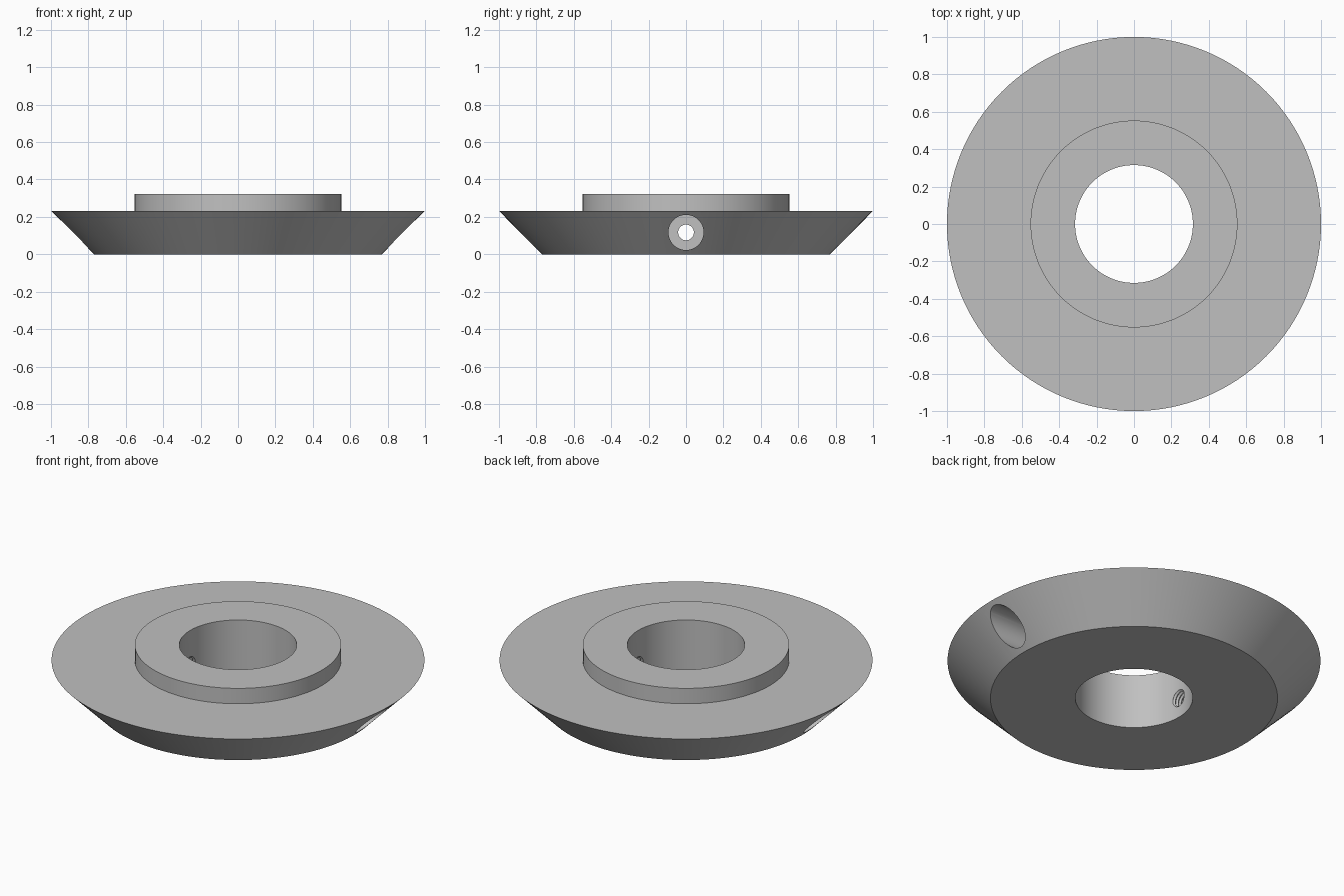
import bpy, bmesh, math
from mathutils import Matrix

if "Cube" in bpy.data.objects:
    bpy.data.objects.remove(bpy.data.objects["Cube"])

HOLE_Z = 0.117   # height of the radial screw holes

steel = bpy.data.materials.new("light_grey_steel")
steel.diffuse_color = (0.53, 0.53, 0.53, 1)
steel.use_nodes = True
steel.node_tree.nodes["Principled BSDF"].inputs["Base Color"].default_value = steel.diffuse_color


def lathe(name, profile, steps, closed, matrix=Matrix()):
    """Revolve (radius, height) points about z into a solid."""
    bm = bmesh.new()
    rings = []
    for r, z in profile:
        if r < 1e-6:
            rings.append([bm.verts.new((0, 0, z))] * steps)
        else:
            rings.append([bm.verts.new((r * math.cos(2 * math.pi * i / steps),
                                        r * math.sin(2 * math.pi * i / steps), z))
                          for i in range(steps)])
    pairs = list(zip(rings, rings[1:] + rings[:1]))
    for a, b in (pairs if closed else pairs[:-1]):
        for i in range(steps):
            j = (i + 1) % steps
            quad = list(dict.fromkeys((a[i], a[j], b[j], b[i])))
            bm.faces.new(quad)
    bmesh.ops.recalc_face_normals(bm, faces=bm.faces)
    bm.transform(matrix)
    mesh = bpy.data.meshes.new(name)
    bm.to_mesh(mesh)
    bm.free()
    mesh.materials.append(steel)
    ob = bpy.data.objects.new(name, mesh)
    bpy.context.collection.objects.link(ob)
    return ob


# Flanged collar: tapered disc, raised boss and central bore
collar = lathe("tapered_collar", [(0.315, 0), (0.77, 0), (1.0, 0.232),
                                  (0.553, 0.232), (0.553, 0.323), (0.315, 0.323)],
               128, True)

# Screw hole cutter: grooved inner hole opening into a wide counterbore
cutter_profile = [(0, 0.2), (0.042, 0.2)]
pitch, start, floor = 0.02, 0.305, 0.58
for i in range(13):
    z = start + i * pitch
    cutter_profile += [(0.042, z), (0.05, z + pitch / 2)]
cutter_profile += [(0.042, floor - 0.008), (0.042, floor), (0.094, floor),
                   (0.094, 1.1), (0, 1.1)]

for side, angle in (("right", 90), ("left", -90)):
    place = Matrix.Translation((0, 0, HOLE_Z)) @ Matrix.Rotation(math.radians(angle), 4, 'Y')
    cutter = lathe(side + "_screw_hole_cutter", cutter_profile, 48, False, place)
    cutter.hide_render = True
    cutter.hide_set(True)
    mod = collar.modifiers.new(side + "_screw_hole", 'BOOLEAN')
    mod.operation = 'DIFFERENCE'
    mod.solver = 'EXACT'
    mod.object = cutter

# Bake the holes, then shade smooth with crisp edges
bpy.context.view_layer.objects.active = collar
collar.select_set(True)
for mod in list(collar.modifiers):
    bpy.ops.object.modifier_apply(modifier=mod.name)
for ob in list(bpy.data.objects):
    if ob.name.endswith("_cutter"):
        bpy.data.objects.remove(ob, do_unlink=True)
bpy.ops.object.shade_smooth_by_angle(angle=math.radians(25))
